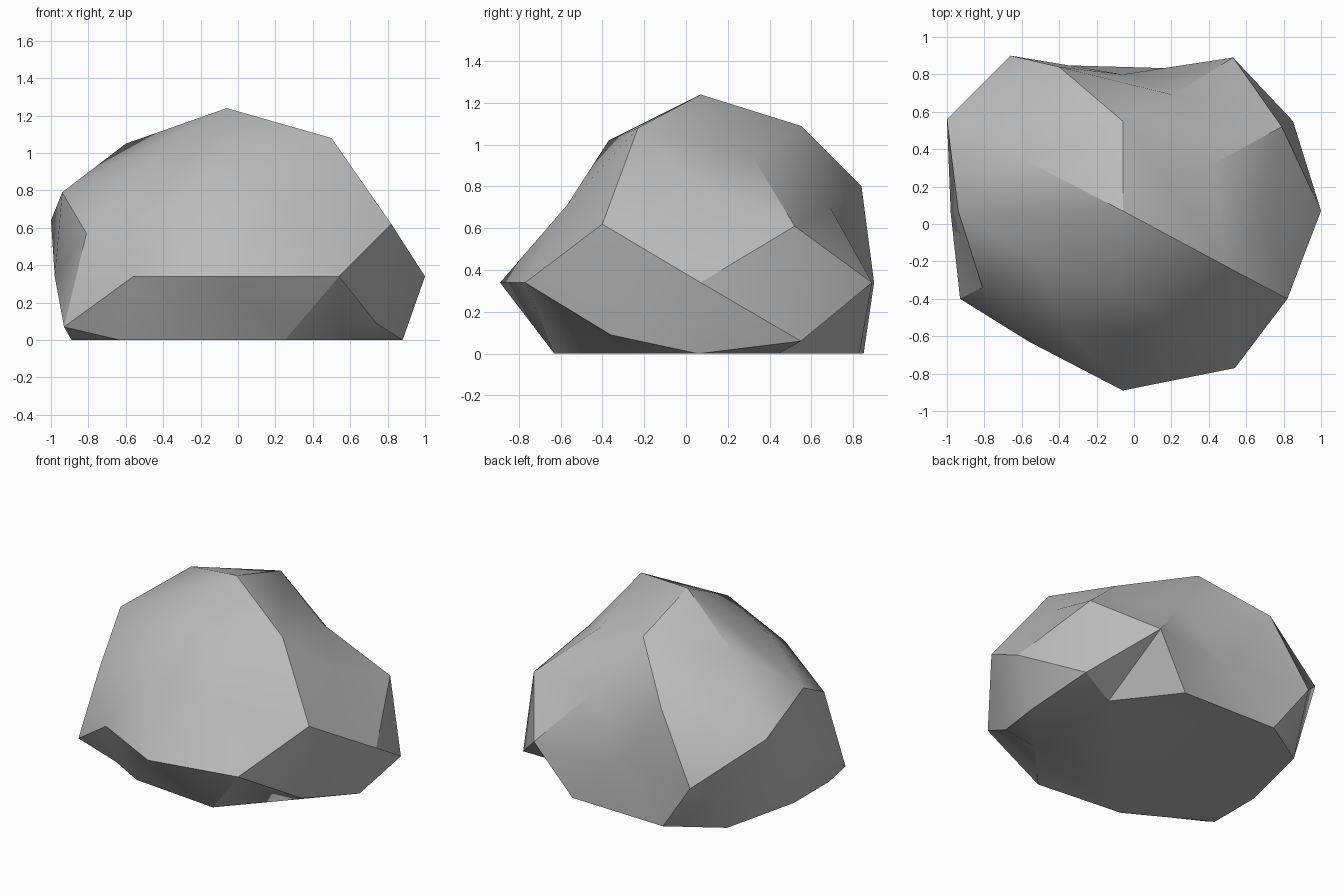
import bpy
import bmesh
import math
from mathutils import Vector

cube = bpy.data.objects.get("Cube")
if cube:
    bpy.data.objects.remove(cube, do_unlink=True)

# Heart of the boulder: every corner is seen from here
heart = Vector((-.06, .07, .34))

# Crown: peak and the ring of corners around it
crown = [
    (-.06, .07, 1.24), (-.06, .55, 1.09), (-.06, -.37, 1.02),
    (.5, -.23, 1.08), (.42, .32, .94), (-.6, .35, 1.05), (-.53, -.19, .92),
]
# Shoulder: upper sides
shoulder = [
    (.69, .07, .78), (-.94, .07, .79), (-.4, .84, .8), (.21, .69, .7),
    (.27, -.57, .71), (-.35, -.57, .71), (.82, -.4, .62), (.79, .52, .61),
    (-.81, -.34, .57), (-1, .56, .64),
]
# Waist: widest corners, and the low corners just above the ground
waist = [
    (1, .07, .34), (-.98, .06, .34), (-.06, -.89, .34), (-.06, .8, .34),
    (.54, -.77, .34), (-.56, -.63, .34), (.53, .89, .34), (-.66, .9, .34),
    (.74, -.36, .09), (-.93, -.4, .07), (.85, .55, .06),
]
# Outline of the flat base, in order
base = [
    (.88, .06), (.25, -.63), (-.37, -.57), (-.89, -.28),
    (-.89, .1), (-.76, .64), (-.42, .85), (.28, .83),
]


def base_points(outline):
    """Corners, edge middles and centre of the flat base."""
    corners = [Vector((x, y, 0)) for x, y in outline]
    middles = [(p + q) / 2 for p, q in zip(corners, corners[1:] + corners[:1])]
    centre = Vector((heart.x, heart.y, 0))
    return corners + middles + [centre]


def star_mesh(name, points, centre):
    """Join points by their directions from the centre, so dents survive."""
    bm = bmesh.new()
    place = {}
    for point in points:
        vert = bm.verts.new((point - centre).normalized())
        place[vert] = point
    bmesh.ops.convex_hull(bm, input=list(bm.verts))
    for vert in bm.verts:
        vert.co = place[vert]
    bmesh.ops.recalc_face_normals(bm, faces=list(bm.faces))
    # Merge the flat areas into single facets
    bmesh.ops.dissolve_limit(bm, angle_limit=math.radians(1),
                             verts=list(bm.verts), edges=list(bm.edges))
    mesh = bpy.data.meshes.new(name)
    bm.to_mesh(mesh)
    bm.free()
    return mesh


def flat_material(name, colour):
    material = bpy.data.materials.new(name)
    material.use_nodes = True
    material.diffuse_color = colour
    shader = material.node_tree.nodes["Principled BSDF"]
    shader.inputs["Base Color"].default_value = colour
    return material


# Boulder
points = [Vector(p) for p in crown + shoulder + waist] + base_points(base)
mesh = star_mesh("boulder", points, heart)
mesh.materials.append(flat_material("stone grey", (.5, .5, .5, 1)))
boulder = bpy.data.objects.new("boulder", mesh)
bpy.context.collection.objects.link(boulder)

# Soft facets with crisp ridges
bpy.ops.object.select_all(action="DESELECT")
boulder.select_set(True)
bpy.context.view_layer.objects.active = boulder
bpy.ops.object.shade_smooth_by_angle(angle=math.radians(30))
